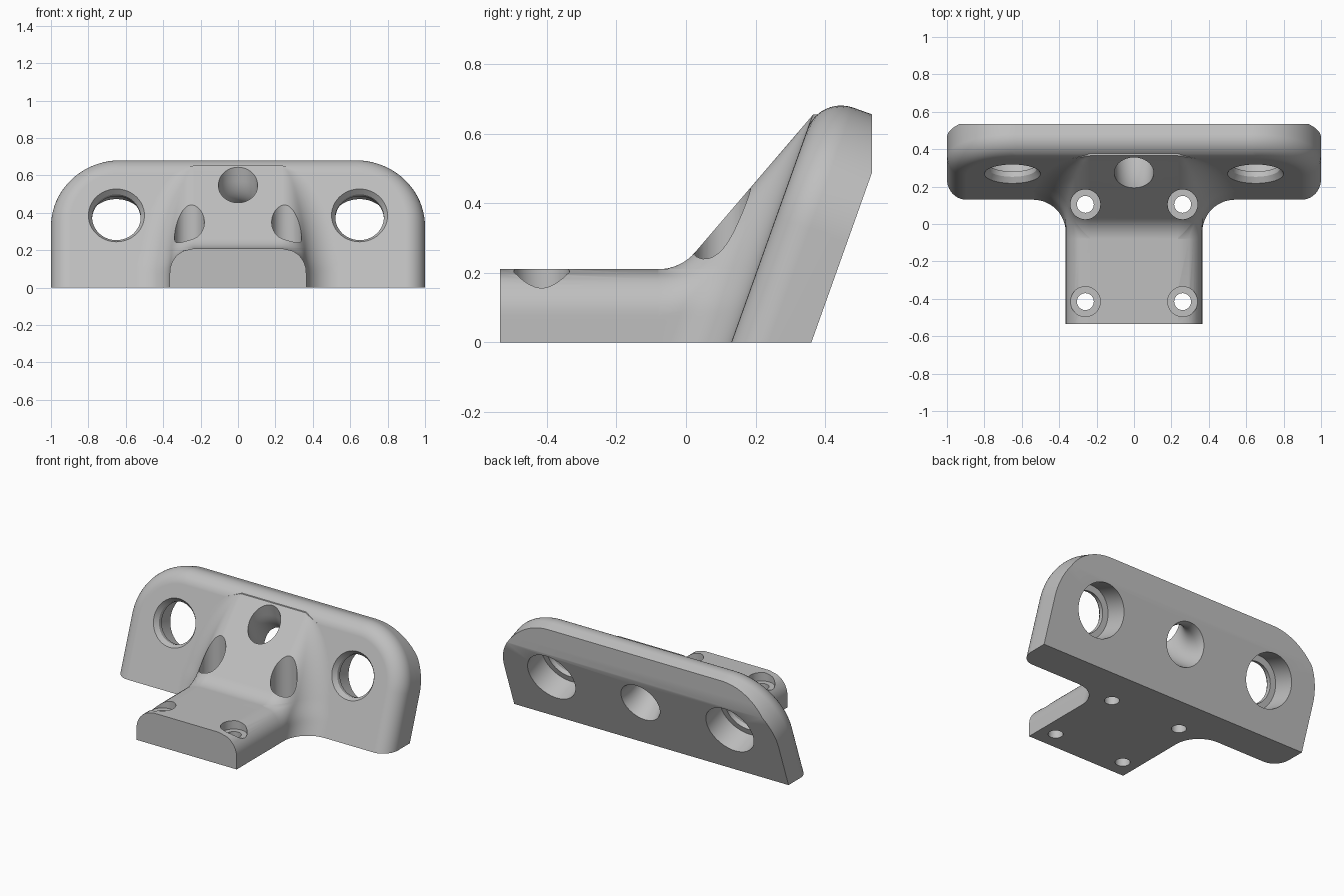
import bpy, bmesh
from math import sin, cos, acos, atan2, sqrt, pi, radians
from mathutils import Vector

cube = bpy.data.objects.get("Cube")
if cube:
    bpy.data.objects.remove(cube)

grey = bpy.data.materials.new("plain_grey")
grey.use_nodes = True
colour = (0.52, 0.52, 0.52, 1)
grey.diffuse_color = colour
grey.node_tree.nodes["Principled BSDF"].inputs["Base Color"].default_value = colour

# Shared dimensions
TILT = radians(19.65)
UP = Vector((0, sin(TILT), cos(TILT)))        # up along the tilted plate
BACK = Vector((0, cos(TILT), -sin(TILT)))     # through the plate
FOOT = Vector((0, 0.13, 0))                   # front lower edge of the plate
THICK = 0.217
END = 0.535                                   # half depth of the bracket
HALF_W, ROUND, FILLET = 0.365, 0.13, 0.175    # tongue width, edge round, corner fillet
DECK, RAMP_START, RAMP_R = 0.21, -0.08, 0.14
RAMP_A = radians(49.4)
RAMP_TOP = 0.654


def loft(name, rows, cuts=()):
    """Closed solid through equal rings of points, trimmed by planes."""
    bm = bmesh.new()
    rings = [[bm.verts.new(p) for p in row] for row in rows]
    n = len(rings[0])
    for a, b in zip(rings, rings[1:]):
        for i in range(n):
            j = (i + 1) % n
            bm.faces.new((a[i], a[j], b[j], b[i]))
    bm.faces.new(rings[0])
    bm.faces.new(rings[-1])
    bmesh.ops.remove_doubles(bm, verts=bm.verts[:], dist=0.0003)
    for co, no in cuts:
        bmesh.ops.bisect_plane(bm, geom=bm.verts[:] + bm.edges[:] + bm.faces[:],
                               plane_co=co, plane_no=no, clear_outer=True)
        bmesh.ops.holes_fill(bm, edges=[e for e in bm.edges if e.is_boundary])
    bmesh.ops.recalc_face_normals(bm, faces=bm.faces[:])
    mesh = bpy.data.meshes.new(name)
    bm.to_mesh(mesh)
    bm.free()
    mesh.materials.append(grey)
    ob = bpy.data.objects.new(name, mesh)
    bpy.context.collection.objects.link(ob)
    return ob


def tube(name, stations, sides=48):
    """Round cutter through (centre, direction, radius) stations."""
    rows = []
    for c, d, r in stations:
        side = Vector((1, 0, 0))
        other = d.normalized().cross(side)
        rows.append([c + r * (cos(2 * pi * i / sides) * side + sin(2 * pi * i / sides) * other)
                     for i in range(sides)])
    return loft(name, rows)


# Tilted plate with rounded corners and a rounded front edge
def plate_outline(inset, depth):
    top, corner = 0.753, 0.37
    half = [(1 - inset, -0.3)]
    for i in range(21):
        a = pi / 2 * i / 20
        half.append((1 - corner + (corner - inset) * cos(a),
                     top - corner + (corner - inset) * sin(a)))
    full = half + [(-u, v) for u, v in reversed(half)]
    return [FOOT + Vector((u, 0, 0)) + v * UP + depth * BACK for u, v in full]


edge = 0.103
rows = [plate_outline(edge * (1 - sin(t)), edge * (1 - cos(t)))
        for t in (pi / 2 * i / 10 for i in range(11))]
rows.append(plate_outline(0, THICK))
bracket = loft("bracket", rows, [((0, 0, 0), (0, 0, -1)), ((0, END, 0), (0, 1, 0))])


# Tongue and ramp, built from level slices that flow into the plate
def ramp_y(z, inset):
    h = max(0, z - DECK + inset)
    r = RAMP_R + inset
    h1 = r * (1 - cos(RAMP_A))
    if h < h1:
        return RAMP_START + r * sin(acos(1 - h / r))
    return RAMP_START + r * sin(RAMP_A) + (h - h1) * cos(RAMP_A) / sin(RAMP_A)


def slice_row(z, tongue):
    plate_y = FOOT.y + z * UP.y / UP.z
    a0 = acos(max(0, min(1, 1 - max(0, DECK - z) / ROUND)))

    def point(a):
        return Vector((HALF_W - ROUND * (1 - sin(a)), ramp_y(z, ROUND * (1 - cos(a)))))

    def normal(a):
        t = point(min(a + 0.001, pi / 2)) - point(max(a - 0.001, a0))
        return Vector((t.y, -t.x)).normalized() if t.length > 1e-7 else Vector((1, 0))

    # Find where the corner fillet touches the rounded side
    a1, n = pi / 2, Vector((1, 0))
    touch = Vector((HALF_W, plate_y - FILLET))
    if point(a1).y > touch.y:
        lo, hi = a0, a1
        for _ in range(40):
            a1 = (lo + hi) / 2
            if point(a1).y + FILLET * normal(a1).y > plate_y - FILLET:
                hi = a1
            else:
                lo = a1
        touch, n = point(a1), normal(a1)
    half = [point(a0 + (a1 - a0) * (i / 12) ** 2) for i in range(13)]
    half.insert(0, Vector((half[0].x, -END)) if tongue else half[0])
    centre = touch + FILLET * n
    start = atan2(abs(n.y), -n.x)
    for i in range(13):
        a = start + (pi / 2 - start) * i / 12
        half.append(centre + FILLET * Vector((cos(a), sin(a))))
    half.append(Vector((half[-1].x, plate_y + 0.1)))
    return [(-p.x, p.y, z) for p in reversed(half)] + [(p.x, p.y, z) for p in half]


rows = [slice_row(DECK * i / 14, True) for i in range(15)]
rows += [slice_row(DECK + (RAMP_TOP - DECK) * (i / 24) ** 2, False) for i in range(25)]
tongue = loft("tongue", rows)

# Hole cutters
cutters = []
for side in (-1, 1):
    base = FOOT + Vector((side * 0.65, 0, 0)) + 0.41 * UP
    steps = [(-0.05, 0.15), (0, 0.15), (0.03, 0.13), (0.06, 0.13), (0.06, 0.17), (0.3, 0.17)]
    cutters.append(tube("mount_hole", [(base + d * BACK, BACK, r) for d, r in steps]))
    for y in (0.105, -0.415):
        steps = [(-0.1, 0.045), (0.155, 0.045), (0.155, 0.08), (0.8, 0.08)]
        cutters.append(tube("screw_hole", [(Vector((side * 0.26, y, z)), Vector((0, 0, 1)), r)
                                           for z, r in steps]))

# Curved passage from the ramp to the back of the plate
enter, bend, leave = Vector((0, 0.275, 0.54)), Vector((0, 0.319, 0.376)), Vector((0, 0.478, 0.319))
first, last = (bend - enter).normalized(), (leave - bend).normalized()
stations = [(enter - 0.3 * first, first, 0.105)]
for i in range(15):
    t = i / 14
    pos = (1 - t) ** 2 * enter + 2 * t * (1 - t) * bend + t * t * leave
    stations.append((pos, first.lerp(last, t), 0.105 + 0.035 * t ** 4))
stations.append((leave + 0.1 * last, last, 0.155))
cutters.append(tube("passage", stations))

# Join the parts and cut the holes
bpy.context.view_layer.objects.active = bracket
bracket.select_set(True)
for tool in [tongue] + cutters:
    tool.hide_render = True
    mod = bracket.modifiers.new(tool.name, "BOOLEAN")
    mod.operation = "UNION" if tool is tongue else "DIFFERENCE"
    mod.solver = "EXACT"
    mod.object = tool
    bpy.ops.object.modifier_apply(modifier=mod.name)
    bpy.data.objects.remove(tool)

bpy.ops.object.shade_smooth_by_angle(angle=radians(30))
weighted = bracket.modifiers.new("even_shading", "WEIGHTED_NORMAL")
weighted.keep_sharp = True
